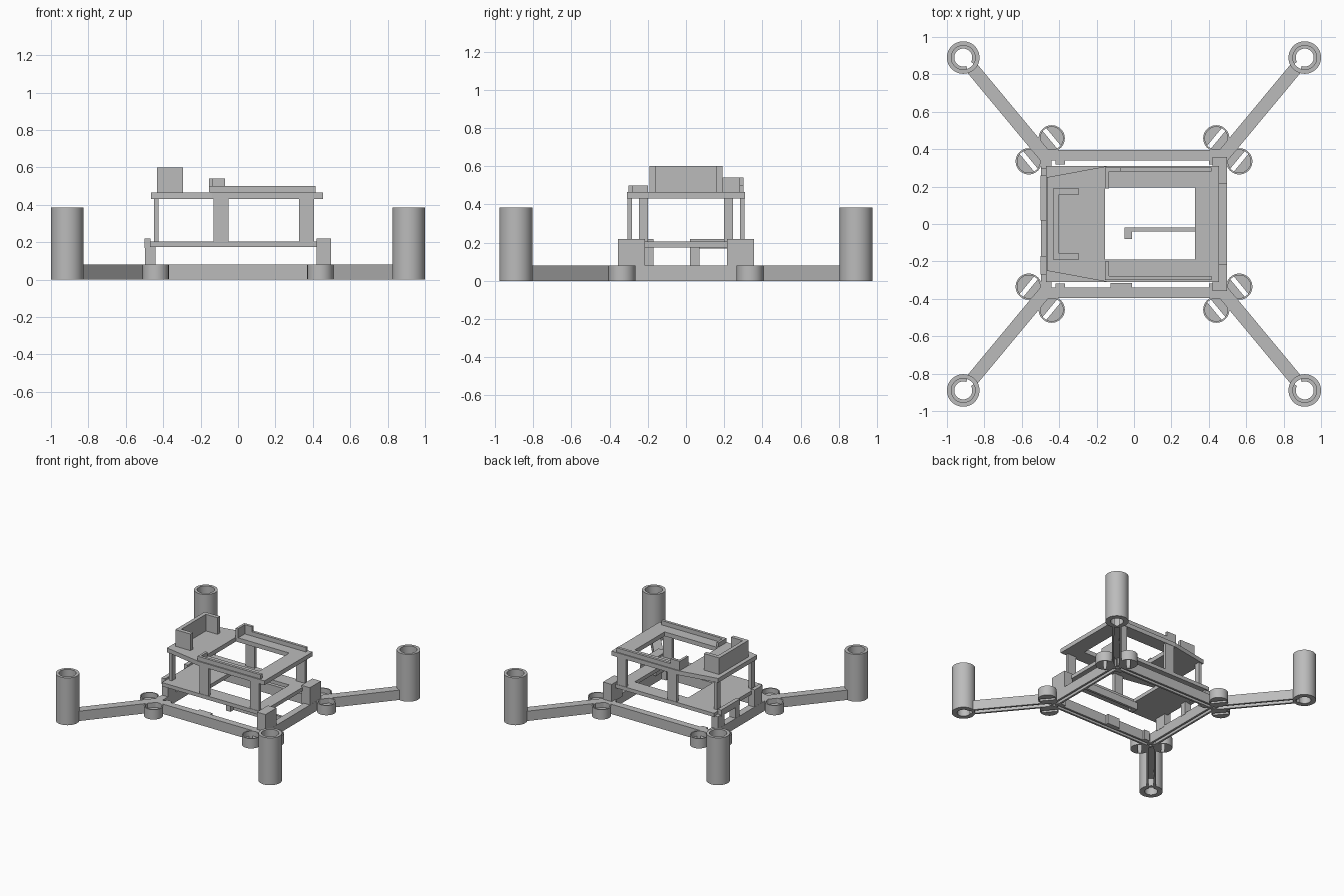
import bpy, bmesh
from math import sin, cos, pi, atan2, hypot
from mathutils import Vector, Matrix

cube = bpy.data.objects.get("Cube")
if cube:
    bpy.data.objects.remove(cube, do_unlink=True)

grey = bpy.data.materials.new("printed grey")
grey.use_nodes = True
grey.diffuse_color = (0.5, 0.5, 0.5, 1)
grey.node_tree.nodes["Principled BSDF"].inputs["Base Color"].default_value = (0.5, 0.5, 0.5, 1)


def finish(name, bm, smooth=False):
    bmesh.ops.recalc_face_normals(bm, faces=bm.faces)
    mesh = bpy.data.meshes.new(name)
    bm.to_mesh(mesh)
    bm.free()
    mesh.materials.append(grey)
    obj = bpy.data.objects.new(name, mesh)
    bpy.context.collection.objects.link(obj)
    if smooth:
        bpy.ops.object.select_all(action='DESELECT')
        obj.select_set(True)
        bpy.context.view_layer.objects.active = obj
        bpy.ops.object.shade_smooth_by_angle(angle=0.6)
    return obj


def box(name, x0, x1, y0, y1, z0, z1):
    bm = bmesh.new()
    bmesh.ops.create_cube(bm, size=1)
    for v in bm.verts:
        v.co = Vector(((x0, x1)[v.co.x > 0], (y0, y1)[v.co.y > 0], (z0, z1)[v.co.z > 0]))
    return finish(name, bm)


def prism(name, loops, z0, z1, smooth=False):
    """Extrude an outline, with optional hole loops, from z0 to z1."""
    bm = bmesh.new()
    edges = []
    for loop in loops:
        vs = [bm.verts.new((x, y, z0)) for x, y in loop]
        edges += [bm.edges.new((a, b)) for a, b in zip(vs, vs[1:] + vs[:1])]
    bmesh.ops.triangle_fill(bm, use_beauty=True, edges=edges, normal=(0, 0, 1))
    ext = bmesh.ops.extrude_face_region(bm, geom=bm.faces[:])
    top = [g for g in ext["geom"] if isinstance(g, bmesh.types.BMVert)]
    bmesh.ops.translate(bm, verts=top, vec=(0, 0, z1 - z0))
    return finish(name, bm, smooth)


def arc(cx, cy, r, start=0.0, sweep=2 * pi, n=48):
    count = n if sweep >= 2 * pi else n + 1
    return [(cx + r * cos(start + sweep * i / n), cy + r * sin(start + sweep * i / n))
            for i in range(count)]


def channel(name, p, q, width, height=0.08, wall=0.016):
    """Straight bar with a U section, open underneath."""
    w, i, t = width / 2, width / 2 - wall, height - wall
    section = [(-w, 0), (-w, height), (w, height), (w, 0), (i, 0), (i, t), (-i, t), (-i, 0)]
    bm = bmesh.new()
    face = bm.faces.new([bm.verts.new((0, y, z)) for y, z in section])
    ext = bmesh.ops.extrude_face_region(bm, geom=[face])
    dx, dy = q[0] - p[0], q[1] - p[1]
    end = [g for g in ext["geom"] if isinstance(g, bmesh.types.BMVert)]
    bmesh.ops.translate(bm, verts=end, vec=(hypot(dx, dy), 0, 0))
    bm.transform(Matrix.Translation((p[0], p[1], 0)) @ Matrix.Rotation(atan2(dy, dx), 4, 'Z'))
    return finish(name, bm)


# Base frame
for s, side in ((-1, "front"), (1, "back")):
    channel(side + "_frame_bar", (-0.49, s * 0.367), (0.49, s * 0.367), 0.056)
for s, side in ((-1, "right"), (1, "left")):
    channel(side + "_frame_bar", (s * 0.47, -0.37), (s * 0.47, 0.37), 0.056)

# Corner assemblies: arm, motor tube and two slotted cups
for sx in (-1, 1):
    for sy in (-1, 1):
        tag = ("front" if sy < 0 else "back") + ("_left" if sx > 0 else "_right")
        cx, cy = sx * 0.913, sy * 0.89
        ang = atan2(sy * 0.53, sx * 0.44)
        channel(tag + "_arm", (sx * 0.46, sy * 0.345),
                (cx - 0.07 * cos(ang), cy - 0.07 * sin(ang)), 0.07)
        prism(tag + "_motor_tube", [arc(cx, cy, 0.087), arc(cx, cy, 0.064)], 0, 0.385, True)
        gap = 0.35
        start, sweep = ang + pi + gap, 2 * pi - 2 * gap
        ledge = arc(cx, cy, 0.066, start, sweep) + arc(cx, cy, 0.048, start, sweep)[::-1]
        prism(tag + "_tube_ledge", [ledge], 0, 0.08, True)
        for k, (px, py) in enumerate(((0.44, 0.458), (0.563, 0.335))):
            px, py = sx * px, sy * py
            prism(f"{tag}_cup_rim_{k}", [arc(px, py, 0.07), arc(px, py, 0.061)], 0, 0.08, True)
            for h in (0, pi):
                half = arc(px, py, 0.063, ang + h + 0.2, pi - 0.4, 24)
                prism(f"{tag}_cup_floor_{k}", [half], 0, 0.04, True)

# Small tabs and cable hook inside the frame
for sy in (-1, 1):
    box("corner_tab", -0.42, -0.37, sy * 0.33 - 0.012, sy * 0.33 + 0.012, 0, 0.08)
    box("corner_tab", 0.40, 0.45, sy * 0.33 - 0.012, sy * 0.33 + 0.012, 0, 0.08)
box("front_tab", -0.125, -0.01, -0.34, -0.315, 0, 0.08)
box("cable_hook_bar", -0.05, 0.45, -0.04, -0.02, 0, 0.06)
box("cable_hook_tip", -0.05, -0.012, -0.08, -0.04, 0, 0.06)

# Lower deck and its supports
window = [(-0.155, -0.19), (0.325, -0.19), (0.325, 0.195), (-0.155, 0.195)]
prism("lower_deck", [[(-0.47, -0.31), (0.43, -0.31), (0.43, 0.31), (-0.47, 0.31)], window],
      0.175, 0.205)
for sy in (-1, 1):
    box("deck_end_block", 0.42, 0.497, min(sy * 0.215, sy * 0.357), max(sy * 0.215, sy * 0.357),
        0.07, 0.22)
for y0, y1 in ((-0.27, -0.17), (0.02, 0.07), (0.217, 0.30)):
    box("deck_leg", -0.497, -0.44, y0, y1, 0.07, 0.18)
for y0, y1 in ((-0.27, -0.17), (0.02, 0.26)):
    box("deck_lip", -0.5, -0.468, y0, y1, 0.17, 0.22)

# Columns between the decks
for sy in (-1, 1):
    for x0, x1, y0, y1 in ((-0.45, -0.425, 0.2, 0.245), (-0.13, -0.05, 0.283, 0.307),
                           (0.325, 0.405, 0.283, 0.307)):
        box("deck_column", x0, x1, min(sy * y0, sy * y1), max(sy * y0, sy * y1), 0.2, 0.435)

# Upper deck, tapered towards one end
outline = [(-0.465, -0.25), (-0.14, -0.31), (0.455, -0.31),
           (0.455, 0.31), (-0.14, 0.31), (-0.465, 0.25)]
prism("upper_deck", [outline, window], 0.43, 0.465)

# Retaining rails on the upper deck
prism("front_rail", [[(-0.155, -0.30), (0.415, -0.30), (0.415, -0.278), (-0.135, -0.278),
                      (-0.135, -0.2), (-0.155, -0.2)]], 0.46, 0.50)
box("back_rail", -0.07, 0.415, 0.28, 0.302, 0.46, 0.50)
prism("back_rail_stop", [[(-0.155, 0.19), (-0.135, 0.19), (-0.135, 0.28), (-0.07, 0.28),
                          (-0.07, 0.302), (-0.155, 0.302)]], 0.46, 0.54)

# U-shaped holder
prism("holder", [[(-0.432, -0.19), (-0.295, -0.19), (-0.295, -0.158), (-0.4, -0.158),
                  (-0.4, 0.158), (-0.295, 0.158), (-0.295, 0.19), (-0.432, 0.19)]], 0.46, 0.60)
